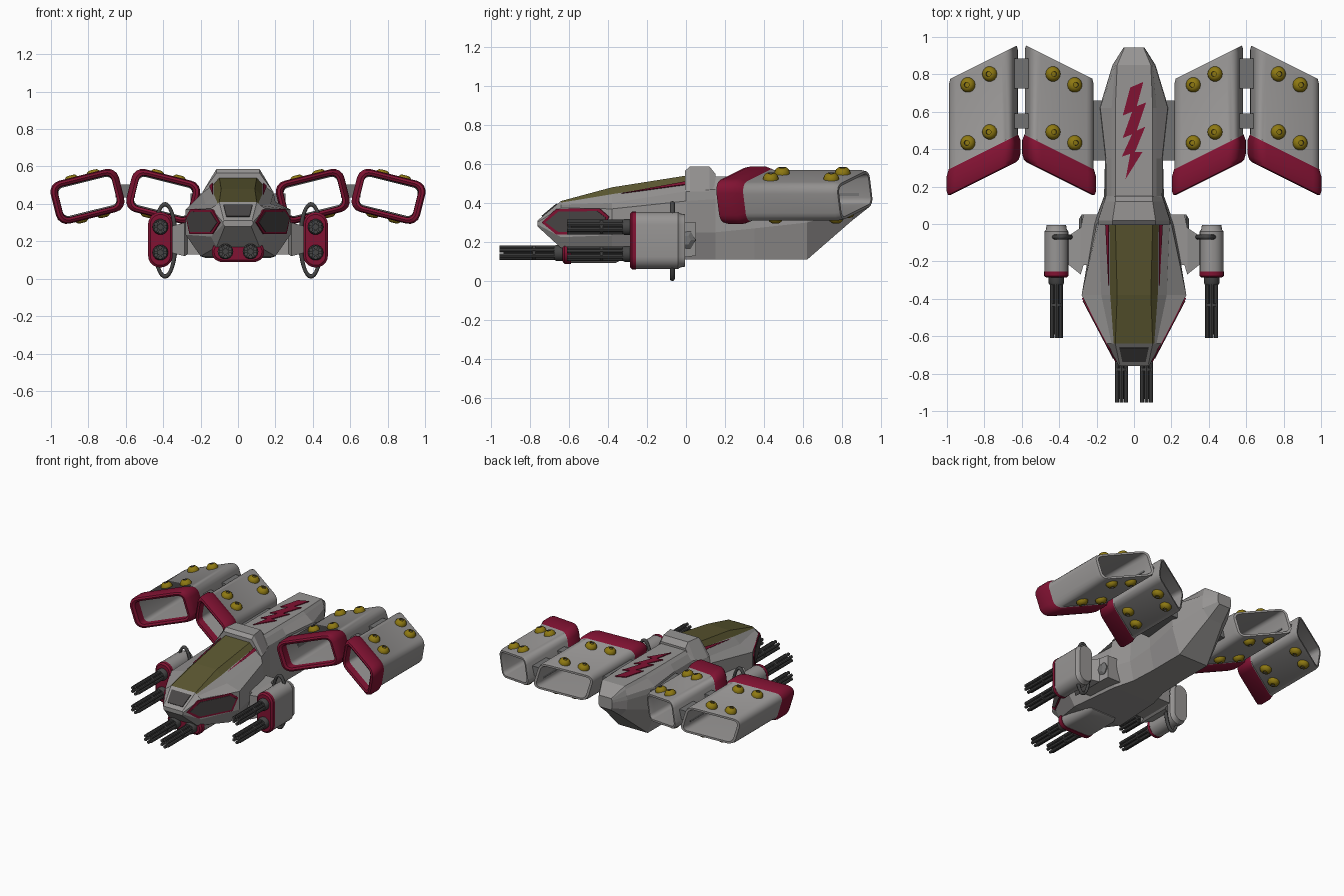
import bpy, bmesh, math
from math import sin, cos, pi, radians

if "Cube" in bpy.data.objects:
    bpy.data.objects.remove(bpy.data.objects["Cube"])


def mat(name, r, g, b):
    m = bpy.data.materials.new(name)
    m.diffuse_color = (r, g, b, 1)
    m.use_nodes = True
    m.node_tree.nodes["Principled BSDF"].inputs["Base Color"].default_value = m.diffuse_color
    return m


GREY = mat("hull grey", 0.31, 0.30, 0.295)
MID = mat("frame grey", 0.17, 0.17, 0.17)
DARK = mat("panel dark grey", 0.065, 0.06, 0.06)
METAL = mat("gun metal", 0.06, 0.06, 0.06)
RED = mat("crimson", 0.22, 0.006, 0.032)
OLIVE = mat("olive glass", 0.105, 0.095, 0.03)
GOLD = mat("bolt gold", 0.27, 0.19, 0.006)


def make(name, verts, faces, mats, fm=None, mirror=True, smooth=None):
    """Mesh object in world coordinates, optionally mirrored over x = 0."""
    me = bpy.data.meshes.new(name)
    me.from_pydata(verts, [], faces)
    for m in mats:
        me.materials.append(m)
    if fm:
        for p, i in zip(me.polygons, fm):
            p.material_index = i
    bm = bmesh.new()
    bm.from_mesh(me)
    bmesh.ops.recalc_face_normals(bm, faces=bm.faces)
    bm.to_mesh(me)
    bm.free()
    ob = bpy.data.objects.new(name, me)
    bpy.context.collection.objects.link(ob)
    if smooth:
        bpy.ops.object.select_all(action='DESELECT')
        ob.select_set(True)
        bpy.context.view_layer.objects.active = ob
        bpy.ops.object.shade_smooth_by_angle(angle=radians(smooth))
    if mirror:
        ob.modifiers.new("mirror", 'MIRROR').use_mirror_merge = False
    return ob


def loft(name, rings, mats, rule=None, closed=False, **kw):
    """Skin a list of equal rings; rule(band, side) picks the material."""
    n, k = len(rings[0]), len(rings)
    verts = [v for r in rings for v in r]
    faces, fm = [], []
    for i in range(k if closed else k - 1):
        for j in range(n):
            a, b = i * n, ((i + 1) % k) * n
            faces.append((a + j, a + (j + 1) % n, b + (j + 1) % n, b + j))
            fm.append(rule(i, j) if rule else 0)
    if not closed:
        faces += [tuple(range(n)), tuple(range((k - 1) * n, k * n))]
        fm += [0, 0]
    return make(name, verts, faces, mats, fm, **kw)


def rrect(hw, hh, r, seg=4):
    """Rounded rectangle around the origin."""
    pts = []
    for q, (sx, sy) in enumerate([(1, 1), (-1, 1), (-1, -1), (1, -1)]):
        for s in range(seg + 1):
            a = (q + s / seg) * pi / 2
            pts.append((sx * (hw - r) + r * cos(a), sy * (hh - r) + r * sin(a)))
    return pts


def block(name, x0, x1, y0, y1, z0, z1, m, **kw):
    return loft(name, [[(x, y0, z0), (x, y1, z0), (x, y1, z1), (x, y0, z1)] for x in (x0, x1)], [m], **kw)


def lathe_y(name, cx, cz, prof, m, n=12, **kw):
    """Turned part along y from (y, radius) pairs."""
    return loft(name, [[(cx + r * cos(2 * pi * i / n), y, cz + r * sin(2 * pi * i / n)) for i in range(n)]
                       for y, r in prof], [m], smooth=35, **kw)


# hull: each station is y, then half section from top to belly
stations = [
    (-0.76, (.075, .31), (.076, .308), (.078, .306), (.08, .302), (.08, .29), (.07, .28)),
    (-0.64, (.10, .41), (.108, .402), (.12, .392), (.145, .375), (.145, .225), (.115, .17)),
    (-0.38, (.09, .48), (.127, .445), (.175, .40), (.28, .37), (.28, .235), (.20, .12)),
    (0.00, (.10, .54), (.13, .505), (.19, .46), (.20, .41), (.215, .25), (.17, .11)),
    (0.15, (.10, .535), (.12, .515), (.15, .47), (.155, .42), (.16, .25), (.13, .11)),
    (0.35, (.10, .535), (.12, .515), (.15, .47), (.155, .43), (.155, .27), (.12, .11)),
    (0.62, (.10, .535), (.12, .515), (.18, .47), (.185, .43), (.185, .30), (.12, .11)),
    (0.85, (.09, .535), (.10, .515), (.11, .47), (.115, .44), (.11, .37), (.06, .31)),
    (0.945, (.05, .47), (.052, .465), (.055, .455), (.055, .44), (.055, .40), (.045, .385))]
rings = [[(x, s[0], z) for x, z in s[1:]] + [(-x, s[0], z) for x, z in reversed(s[1:])] for s in stations]
loft("hull", rings, [GREY, OLIVE], lambda i, j: 1 if i in (1, 2) and j in (0, 10, 11) else 0, mirror=False)

# frame behind the canopy
loft("canopy_rear_frame", [[(a, y, z), (b, y, .46), (-b, y, .46), (-a, y, z)] for y, a, b, z in
     [(-.005, .115, .192, .565), (.02, .115, .192, .587), (.12, .10, .16, .587), (.15, .10, .15, .55)]],
     [GREY], mirror=False)


def slab(name, pts, off, m, **kw):
    """Thin plate: an outline and its copy moved by off."""
    return loft(name, [pts, [tuple(p[i] + off[i] for i in range(3)) for p in pts]], [m], **kw)


# red slivers beside the canopy
slab("canopy_stripe", [(.133, -.005, .507), (.15, -.005, .492), (.133, -.33, .447)], (.004, 0, .004), RED)

# dark nose panel
def nose(x, y):
    return (x, y, .309 + (y + .76) * .1 / .12)
slab("nose_panel", [nose(-.062, -.735), nose(.062, -.735), nose(.078, -.66), nose(-.078, -.66)],
     (0, -.004, .005), DARK, mirror=False)

# cheek panels: crimson border with a dark centre
hexa = [(-.735, .30), (-.66, .37), (-.44, .372), (-.392, .33), (-.43, .238), (-.66, .238)]
def cheek(k, d):
    cy, cz = -.56, .303
    pts = [(cy + (y - cy) * k, cz + (z - cz) * (k - (1 - k))) for y, z in hexa]
    return [(.08 + (y + .76) * .2 / .38 + d, y, z) for y, z in pts]
slab("cheek_border", cheek(1, -.002), (.008, -.004, 0), RED)
slab("cheek_panel", cheek(.9, .005), (.005, -.003, 0), DARK)

# lightning stripe on the back
zig = [(.05, .76), (-.02, .73), (-.06, .58), (-.01, .60), (-.06, .46), (-.01, .48), (-.065, .36), (-.02, .375),
       (-.045, .24), (.045, .385), (.005, .385), (.06, .52), (.015, .50), (.065, .65), (.015, .63)]
slab("back_zigzag", [(x, y, .534) for x, y in zig], (0, 0, .007), RED, mirror=False)

# engine ducts: inner one tilted, outer one its reflection
CX, CZ, TILT, SKEW, FOLD = .40, .44, radians(14), .5, .6025


def duct_point(u, v, y, outer):
    x = CX + u * cos(TILT) - v * sin(TILT)
    z = CZ + u * sin(TILT) + v * cos(TILT)
    return (2 * FOLD - x if outer else x, y + SKEW * (x - CX), z)


# y, half width, half height, corner radius: outside front to back, then inside
sections = [(.25, .150, .086, .03), (.243, .165, .10, .045), (.25, .180, .112, .055), (.275, .188, .118, .06),
            (.35, .188, .118, .06), (.385, .177, .104, .05), (.39, .176, .10, .05), (.84, .176, .10, .05),
            (.865, .170, .094, .045), (.865, .155, .08, .03), (.82, .148, .078, .03), (.30, .148, .084, .03)]
for outer in (False, True):
    tag = "outer" if outer else "inner"
    loft(tag + "_engine_duct",
         [[duct_point(u, v, y, outer) for u, v in rrect(hw, hh, r)] for y, hw, hh, r in sections],
         [GREY, RED], lambda i, j: 1 if i < 5 or i == 11 else 0, closed=True, smooth=40)
    # domed bolts above and below, with a recessed dark centre
    prof = [(.040, -.01), (.040, .008), (.034, .02), (.024, .029), (.014, .031), (.013, .022)]
    for side in (1, -1):
        for u in (-.06, .06):
            for y in (.475, .785):
                rr = []
                for r, h in prof:
                    ring = []
                    for i in range(14):
                        a = 2 * pi * i / 14
                        du, dy = r * cos(a), r * sin(a)
                        # cancel the skew so the bolt stays round
                        ring.append(duct_point(u + du, side * (.10 + h),
                                               y + dy - SKEW * (du * cos(TILT) - side * h * sin(TILT)), outer))
                    rr.append(ring)
                loft(tag + "_duct_bolt", rr, [GOLD, DARK], lambda i, j: 1 if i == 4 else 0, smooth=35)

# struts between ducts and to the hull
block("duct_link_rear", .55, .655, .725, .885, .435, .505, MID)
block("duct_link_front", .55, .655, .51, .59, .435, .505, MID)
block("hull_duct_mount", .10, .255, .34, .66, .355, .455, MID)


# rotary guns: a ring of barrels with collars
def gun(tag, cx, cz, y0, y1):
    for i in range(6):
        a = 2 * pi * i / 6 + pi / 6
        lathe_y(tag + "_barrel", cx + .027 * cos(a), cz + .027 * sin(a), [(y0, .011), (y1, .011)], METAL, 8)
    lathe_y(tag + "_core", cx, cz, [(y0 + .02, .017), (y1, .017)], METAL, 8)
    lathe_y(tag + "_collar", cx, cz, [(y1 - .045, .036), (y1 - .035, .042), (y1 + .01, .042)], METAL, 14)
    lathe_y(tag + "_band", cx, cz, [(y0 + .17, .035), (y0 + .185, .035)], METAL, 14)


def capsule(name, cx, cz, hx, hz, prof, m, **kw):
    """Stadium section along y from (y, inset) pairs."""
    return loft(name, [[(cx + x, y, cz + z) for x, z in rrect(hx - d, hz - d, min(hx, hz) - d - .001, 5)]
                       for y, d in prof], [m], smooth=35, **kw)


gun("nose_gun", .067, .145, -.955, -.63)
capsule("nose_gun_faceplate", 0, .145, .14, .056, [(-.632, .012), (-.622, 0), (-.59, 0)], RED, mirror=False)
capsule("nose_gun_housing", 0, .145, .135, .052, [(-.59, 0), (-.36, 0), (-.32, .02)], GREY, mirror=False)

# side gun pods
for z in (.277, .14):
    gun("pod_gun", .415, z, -.61, -.28)
capsule("pod_faceplate", .415, .208, .066, .148, [(-.287, .012), (-.277, 0), (-.255, 0)], RED)
capsule("pod_body", .415, .208, .064, .146, [(-.255, 0), (-.04, 0), (-.03, .008), (-.005, .012)], GREY)

# oval hoop round each pod
hoop = []
for i in range(32):
    a = 2 * pi * i / 32
    hoop.append([(.39 + (.056 + .012 * cos(b)) * cos(a), -.07 + .013 * sin(b), .205 + (.193 + .012 * cos(b)) * sin(a))
                 for b in [2 * pi * j / 8 for j in range(8)]])
loft("pod_hoop", hoop, [METAL], closed=True, smooth=60)

# pod arm with faceted boss
loft("pod_arm", [[(x, a, c), (x, b, c), (x, b, d), (x, a, d)] for x, a, b, c, d in
     [(.16, -.22, .05, .13, .30), (.27, -.22, .05, .13, .30), (.285, -.27, -.02, .12, .30), (.36, -.21, -.07, .14, .28)]],
     [GREY])
loft("arm_boss", [[(x, r * cos(i * pi / 3), .21 + r * sin(i * pi / 3)) for i in range(6)]
     for x, r in [(.25, .05), (.28, .05), (.295, .025)]], [MID])
